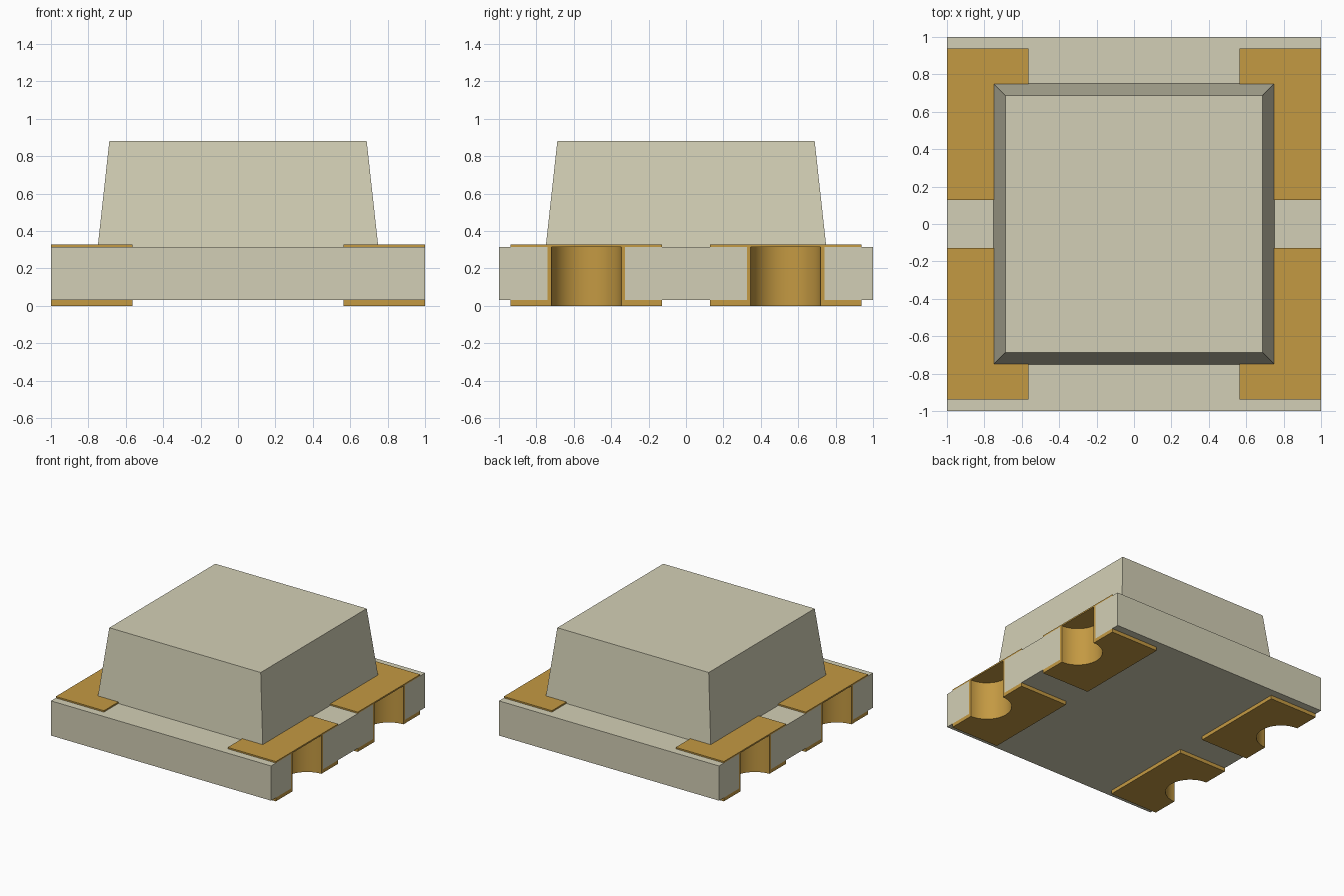
import bpy, bmesh, math

cube = bpy.data.objects.get("Cube")
if cube:
    bpy.data.objects.remove(cube, do_unlink=True)

NOTCH_Y = 0.533           # centre of each edge notch
R_BOARD, R_METAL = 0.208, 0.187
Z_PAD, Z_BOARD, Z_TOP_PAD, Z_LENS = 0.03, 0.315, 0.327, 0.88


def material(name, colour):
    m = bpy.data.materials.new(name)
    m.use_nodes = True
    m.diffuse_color = colour
    m.node_tree.nodes["Principled BSDF"].inputs["Base Color"].default_value = colour
    return m


cream = material("cream", (0.65, 0.625, 0.465, 1))
gold = material("gold", (0.55, 0.32, 0.055, 1))


def arc(sx, cy, r, steps=24):
    """Half circle cut into the edge x = sx, running from low y to high y."""
    angles = [math.pi * (i / steps - 0.5) for i in range(steps + 1)]
    return [(sx * (1 - r * math.cos(a)), cy + r * math.sin(a)) for a in angles]


def prism(name, outline, z0, z1, mat, top_scale=1.0):
    """Extrude a flat outline from z0 to z1, optionally tapering it."""
    bm = bmesh.new()
    low = [bm.verts.new((x, y, z0)) for x, y in outline]
    high = [bm.verts.new((x * top_scale, y * top_scale, z1)) for x, y in outline]
    n = len(outline)
    bm.faces.new(low[::-1])
    bm.faces.new(high)
    for i in range(n):
        j = (i + 1) % n
        bm.faces.new((low[i], low[j], high[j], high[i]))
    bmesh.ops.recalc_face_normals(bm, faces=bm.faces)
    mesh = bpy.data.meshes.new(name)
    bm.to_mesh(mesh)
    bm.free()
    mesh.materials.append(mat)
    ob = bpy.data.objects.new(name, mesh)
    bpy.context.collection.objects.link(ob)
    bpy.ops.object.select_all(action='DESELECT')
    ob.select_set(True)
    bpy.context.view_layer.objects.active = ob
    bpy.ops.object.shade_smooth_by_angle(angle=math.radians(30))
    return ob


# Board with two round notches on each side edge
right_edge = arc(1, -NOTCH_Y, R_BOARD) + arc(1, NOTCH_Y, R_BOARD)
left_edge = [(-x, y) for x, y in reversed(right_edge)]
prism("board", [(-1, -1), (1, -1)] + right_edge + [(1, 1), (-1, 1)] + left_edge,
      Z_PAD, Z_BOARD, cream)

# Tapered lens block
prism("lens", [(-0.75, -0.75), (0.75, -0.75), (0.75, 0.75), (-0.75, 0.75)],
      Z_BOARD, Z_LENS, cream, top_scale=0.688 / 0.75)

# Metal contacts: top pad, plated notch and bottom pad at each corner
for sx, side in ((1, "left"), (-1, "right")):
    for sy, end in ((-1, "front"), (1, "back")):
        tag = f"{end}_{side}"
        cy = sy * NOTCH_Y
        y0, y1 = sorted((sy * 0.127, sy * 0.937))
        inner = sx * 0.563
        prism("top_pad_" + tag, [(inner, y0), (sx, y0), (sx, y1), (inner, y1)],
              Z_BOARD, Z_TOP_PAD, gold)
        prism("bottom_pad_" + tag,
              [(inner, y0), (sx, y0)] + arc(sx, cy, R_METAL) + [(sx, y1), (inner, y1)],
              0, Z_PAD, gold)
        prism("notch_plating_" + tag,
              arc(sx, cy, R_BOARD) + arc(sx, cy, R_METAL)[::-1],
              Z_PAD, Z_BOARD, gold)
